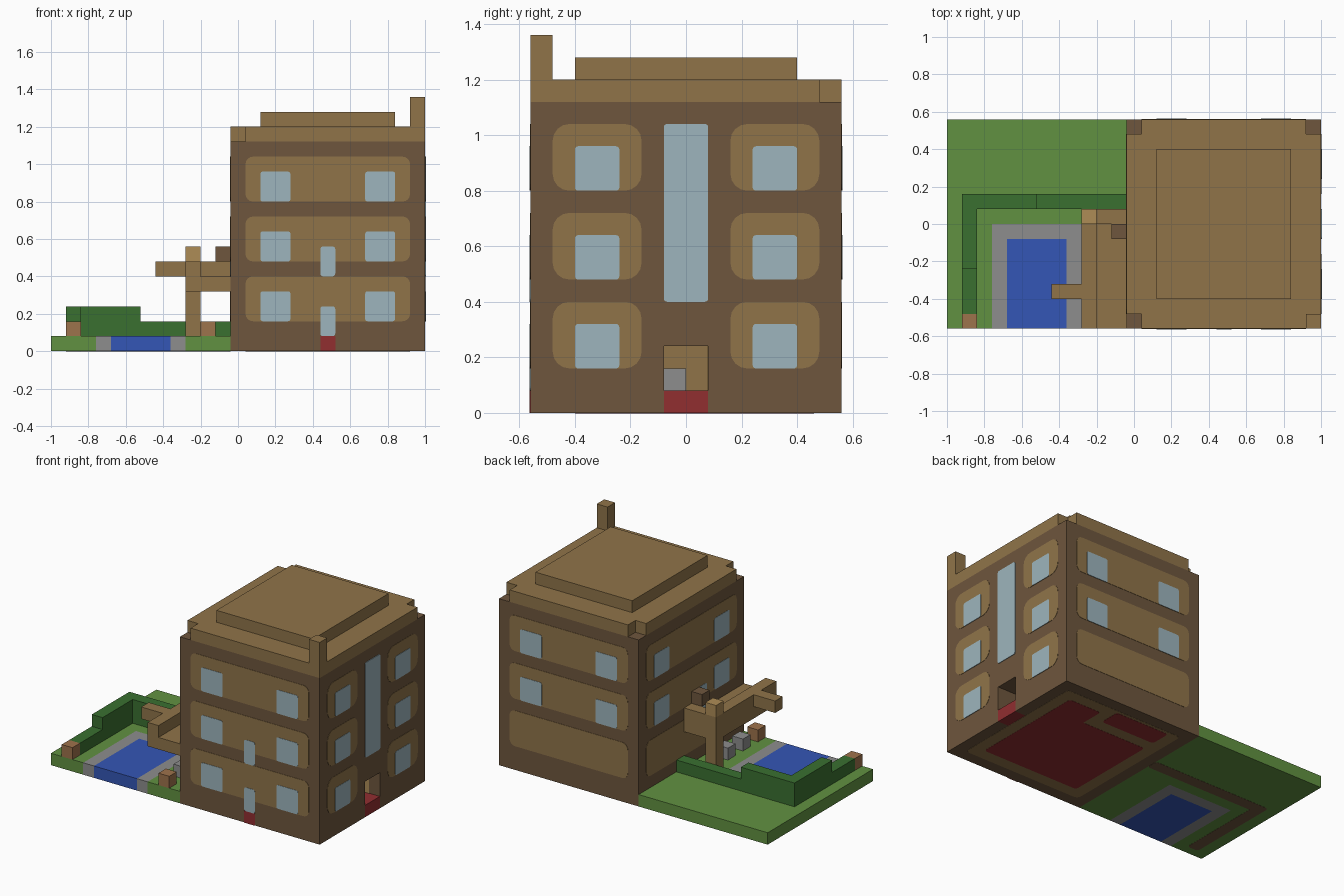
import bpy, bmesh, math

cube = bpy.data.objects.get("Cube")
if cube:
    bpy.data.objects.remove(cube)


def material(name, rgb):
    lin = [((c / 255 + 0.055) / 1.055) ** 2.4 for c in rgb] + [1]
    m = bpy.data.materials.new(name)
    m.use_nodes = True
    m.diffuse_color = lin
    m.node_tree.nodes["Principled BSDF"].inputs["Base Color"].default_value = lin
    return m


DARK = material("dark brown", (110, 86, 61))
TAN = material("tan", (144, 116, 73))
PALE = material("pale tan", (174, 140, 86))
CLAY = material("clay brown", (158, 115, 76))
GRASS = material("grass green", (97, 145, 65))
HEDGE = material("hedge green", (58, 112, 48))
WATER = material("pool blue", (52, 86, 182))
STONE = material("stone grey", (141, 141, 141))
RED = material("red", (145, 46, 48))
GLASS = material("glass blue", (157, 181, 189))


def finish(name, bm, mat):
    bmesh.ops.recalc_face_normals(bm, faces=bm.faces)
    me = bpy.data.meshes.new(name)
    bm.to_mesh(me)
    bm.free()
    me.materials.append(mat)
    ob = bpy.data.objects.new(name, me)
    bpy.context.collection.objects.link(ob)
    return ob


def box(name, mat, x, y, z):
    """Block between the given (low, high) pairs."""
    bm = bmesh.new()
    bmesh.ops.create_cube(bm, size=1)
    for v in bm.verts:
        v.co = [r[0] if c < 0 else r[1] for c, r in zip(v.co, (x, y, z))]
    return finish(name, bm, mat)


def plate(name, mat, side, u, z, radius=0.012, lift=0.004):
    """Thin rounded panel on a wall or the underside; u and z are spans on it."""
    bm = bmesh.new()
    rings = ([], [])
    for i, (su, sz) in enumerate(((1, 1), (-1, 1), (-1, -1), (1, -1))):
        cu = u[1] - radius if su > 0 else u[0] + radius
        cz = z[1] - radius if sz > 0 else z[0] + radius
        for k in range(5):
            a = math.pi / 2 * (i + k / 4)
            pu, pz = cu + radius * math.cos(a), cz + radius * math.sin(a)
            for ring, d in zip(rings, (-0.002, lift)):
                co = {"front": (pu, -0.56 - d, pz), "back": (pu, 0.56 + d, pz),
                      "right": (1 + d, pu, pz), "left": (-0.04 - d, pu, pz),
                      "under": (pu, pz, -d)}[side]
                ring.append(bm.verts.new(co))
    inner, outer = rings
    bm.faces.new(inner)
    bm.faces.new(outer)
    n = len(inner)
    for i in range(n):
        j = (i + 1) % n
        bm.faces.new((inner[i], inner[j], outer[j], outer[i]))
    return finish(name, bm, mat)


DEEP = (-0.56, 0.56)
GROUND = (0, 0.08)
LOW = (0.08, 0.16)

# Building body, with a doorway left open in the +x wall
box("building_core", DARK, (-0.04, 0.68), DEEP, (0, 1.12))
box("door_wall_front", DARK, (0.68, 1), (-0.56, -0.08), (0, 1.12))
box("door_wall_back", DARK, (0.68, 1), (0.08, 0.56), (0, 1.12))
box("door_wall_upper", DARK, (0.68, 1), (-0.08, 0.08), (0.24, 1.12))
box("doorway_floor", RED, (0.68, 1), (-0.08, 0.08), GROUND)
box("doorway_end", TAN, (0.68, 0.685), (-0.08, 0.08), (0.08, 0.24))
box("doorway_step", STONE, (0.68, 0.76), (-0.08, 0), LOW)
box("doorway_lining", PALE, (0.68, 0.92), (0.076, 0.08), (0.08, 0.24))

# Roof with notched corners, raised centre and chimney
box("roof_middle", TAN, (0.04, 0.92), DEEP, (1.12, 1.2))
box("roof_left_edge", TAN, (-0.04, 0.04), (-0.48, 0.48), (1.12, 1.2))
box("roof_right_edge", TAN, (0.92, 1), (-0.48, 0.48), (1.12, 1.2))
box("roof_cap", TAN, (0.12, 0.84), (-0.4, 0.4), (1.2, 1.28))
box("chimney", TAN, (0.92, 1), (-0.56, -0.48), (1.12, 1.36))

# Wall panels and windows on each storey
for storey in range(3):
    z0 = 0.16 + 0.32 * storey
    panel, pane = (z0, z0 + 0.24), (z0, z0 + 0.16)
    for side in ("front", "back"):
        plate(side + "_panel", TAN, side, (0.04, 0.92), panel, 0.04, 0.002)
        if side == "front" or storey:
            for u in ((0.12, 0.28), (0.68, 0.84)):
                plate(side + "_window", GLASS, side, u, pane)
    plate("left_panel", TAN, "left", (-0.48, 0.48), panel, 0.04, 0.002)
    for s in (-1, 1):
        plate("right_panel", TAN, "right", sorted((s * 0.16, s * 0.48)), panel, 0.06, 0.002)
        u = sorted((s * 0.24, s * 0.4))
        plate("right_window", GLASS, "right", u, pane)
        if storey:
            plate("left_window", GLASS, "left", u, pane)
plate("stair_window", GLASS, "right", (-0.08, 0.08), (0.4, 1.04))
plate("front_door_glass", GLASS, "front", (0.44, 0.52), (0.08, 0.24), 0.015)
plate("front_slot_window", GLASS, "front", (0.44, 0.52), (0.4, 0.56), 0.015)
plate("front_door_base", RED, "front", (0.44, 0.52), GROUND, 0.001)
plate("balcony_door", GLASS, "left", (-0.16, -0.08), (0.4, 0.56))

# Garden slab around the pool
box("lawn_back", GRASS, (-1, -0.04), (0, 0.56), GROUND)
box("lawn_left", GRASS, (-1, -0.76), (-0.56, 0), GROUND)
box("lawn_right", GRASS, (-0.28, -0.04), (-0.56, 0), GROUND)
box("pool_rim_left", STONE, (-0.76, -0.68), (-0.56, 0), GROUND)
box("pool_rim_right", STONE, (-0.36, -0.28), (-0.56, 0), GROUND)
box("pool_rim_back", STONE, (-0.68, -0.36), (-0.08, 0), GROUND)
box("pool_water", WATER, (-0.68, -0.36), (-0.56, -0.08), GROUND)

# Stepped hedge and low posts
box("hedge_side_low", HEDGE, (-0.92, -0.84), (-0.48, -0.24), LOW)
box("hedge_side_high", HEDGE, (-0.92, -0.84), (-0.24, 0.16), (0.08, 0.24))
box("hedge_back_high", HEDGE, (-0.84, -0.52), (0.08, 0.16), (0.08, 0.24))
box("hedge_back_low", HEDGE, (-0.52, -0.04), (0.08, 0.16), LOW)
box("hedge_end_post", CLAY, (-0.92, -0.84), (-0.56, -0.48), LOW)
box("path_post", CLAY, (-0.2, -0.12), (-0.56, -0.48), LOW)
for y in (-0.4, -0.24):
    box("path_block", STONE, (-0.2, -0.12), (y, y + 0.08), LOW)

# Balcony
box("balcony_deck", TAN, (-0.28, -0.04), (-0.56, 0.08), (0.32, 0.4))
box("balcony_rail", TAN, (-0.28, -0.2), (-0.56, 0), (0.4, 0.48))
box("balcony_back_rail", TAN, (-0.2, -0.04), (0, 0.08), (0.4, 0.48))
box("diving_board", TAN, (-0.44, -0.28), (-0.4, -0.32), (0.4, 0.48))
box("balcony_post_lower", TAN, (-0.28, -0.2), (0, 0.08), (0.08, 0.32))
box("balcony_post_upper", TAN, (-0.28, -0.2), (0, 0.08), (0.4, 0.48))
box("balcony_post_top", PALE, (-0.28, -0.2), (0, 0.08), (0.48, 0.56))
box("balcony_bracket", DARK, (-0.12, -0.04), (-0.08, 0), (0.48, 0.56))

# Colour areas on the underside
plate("under_building", TAN, "under", (0.04, 0.92), (-0.48, 0.48), 0.03, 0.001)
plate("under_main_room", RED, "under", (0.12, 0.84), (-0.4, 0.24), 0.02, 0.002)
plate("under_room_corner", RED, "under", (0.6, 0.84), (0.2, 0.4), 0.02, 0.002)
plate("under_small_room", RED, "under", (0.12, 0.52), (0.32, 0.46), 0.02, 0.002)
plate("under_hedge_side", DARK, "under", (-0.92, -0.84), (-0.5, 0.16), 0.02, 0.001)
plate("under_hedge_back", DARK, "under", (-0.92, -0.04), (0.08, 0.16), 0.02, 0.001)
